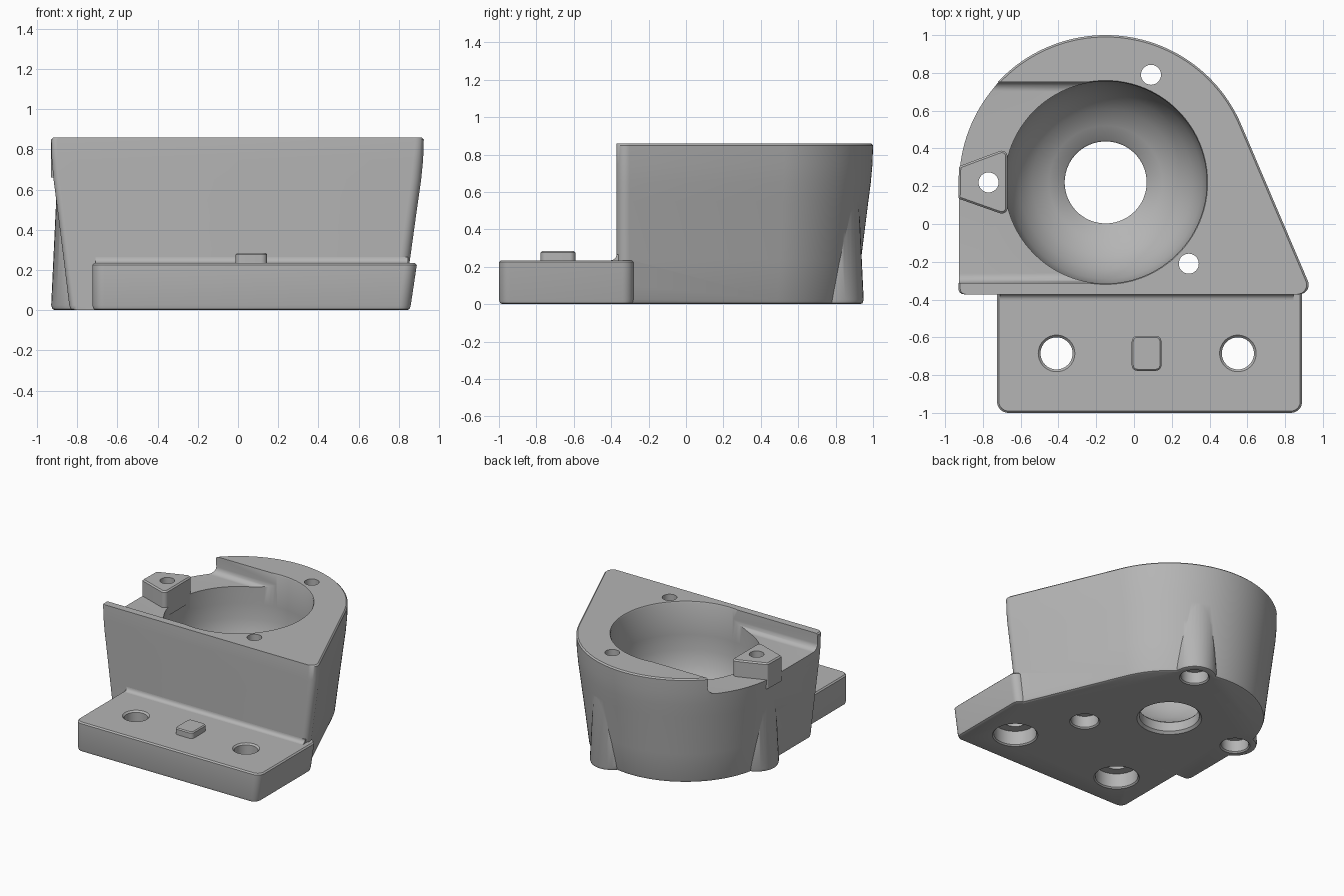
import bpy
import bmesh
from math import sin, cos, pi, atan2, acos, hypot

cube = bpy.data.objects.get("Cube")
if cube:
    bpy.data.objects.remove(cube, do_unlink=True)

grey = bpy.data.materials.new("cast_grey")
grey.use_nodes = True
COLOUR = (0.46, 0.46, 0.46, 1)
grey.diffuse_color = COLOUR
grey.node_tree.nodes["Principled BSDF"].inputs["Base Color"].default_value = COLOUR

CX, CY = -0.15, 0.22          # centre of the round chamber
TOP, PLATE = 0.86, 0.235      # heights of the housing and of the foot plate


def outline(circles, seg=8):
    """Convex outline wrapped around circles (x, y, r) given counter-clockwise."""
    def normal(a, b):
        d = hypot(b[0] - a[0], b[1] - a[1])
        return atan2(b[1] - a[1], b[0] - a[0]) - acos((a[2] - b[2]) / d)
    pts, n = [], len(circles)
    for i, c in enumerate(circles):
        start = normal(circles[i - 1], c)
        sweep = (normal(c, circles[(i + 1) % n]) - start) % (2 * pi)
        steps = 72 if c[2] > 0.5 else seg
        for k in range(steps + 1):
            a = start + sweep * k / steps
            pts.append((c[0] + c[2] * cos(a), c[1] + c[2] * sin(a)))
    return pts


def loft(name, rings):
    """Closed solid through rings of equal point count."""
    bm = bmesh.new()
    rows = [[bm.verts.new(p) for p in ring] for ring in rings]
    n = len(rows[0])
    for a, b in zip(rows, rows[1:]):
        for i in range(n):
            j = (i + 1) % n
            bm.faces.new((a[i], a[j], b[j], b[i]))
    bm.faces.new(rows[0][::-1])
    bm.faces.new(rows[-1])
    bmesh.ops.recalc_face_normals(bm, faces=bm.faces)
    me = bpy.data.meshes.new(name)
    bm.to_mesh(me)
    bm.free()
    me.materials.append(grey)
    ob = bpy.data.objects.new(name, me)
    bpy.context.collection.objects.link(ob)
    return ob


def at_height(pts, z):
    return [(x, y, z) for x, y in pts]


def lathe(name, x, y, profile, seg=32):
    turn = [2 * pi * k / seg for k in range(seg)]
    return loft(name, [[(x + r * cos(a), y + r * sin(a), z) for a in turn]
                       for r, z in profile])


def block(name, x0, x1, y0, y1, layers, r):
    """Rounded block; layers are (z, inset, right side shift)."""
    def ring(z, inset, shift):
        rr = r - inset
        return at_height(outline([(x0 + r, y0 + r, rr), (x1 + shift - r, y0 + r, rr),
                                  (x1 + shift - r, y1 - r, rr), (x0 + r, y1 - r, rr)]), z)
    return loft(name, [ring(*layer) for layer in layers])


def combine(target, tool, operation):
    mod = target.modifiers.new(operation.lower(), "BOOLEAN")
    mod.operation, mod.object, mod.solver = operation, tool, "EXACT"
    bpy.context.view_layer.objects.active = target
    bpy.ops.object.modifier_apply(modifier=mod.name)
    bpy.data.objects.remove(tool, do_unlink=True)


# Housing: round back, slanted side, flat front, narrowing towards the bottom
def housing_ring(z, d):
    return at_height(outline([(CX, CY, 0.78 - d),
                              (-0.90 + d, -0.342, 0.03),
                              (0.875 - 1.1 * d, -0.322, 0.05)]), z)


housing = loft("housing", [housing_ring(z, d) for z, d in (
    (0, 0.11), (0.006, 0.097), (0.025, 0.09), (0.24, 0.064), (0.4, 0.044),
    (0.55, 0.025), (0.65, 0.012), (0.75, 0.003), (0.85, 0), (TOP, 0.01))])

# Bolt bosses that swell out of the lower wall
BOLTS = ((-0.77, CY), (0.09, 0.79), (0.29, -0.21))
for x, y in BOLTS[:2]:
    combine(housing, lathe("boss", x, y, ((0.14, 0), (0.154, 0.006), (0.16, 0.025),
                                          (0.135, 0.55), (0.12, 0.68))), "UNION")

# Foot plate in front
plate = block("foot_plate", -0.725, 0.89, -1, -0.28,
              ((0, 0.02, -0.03), (0.006, 0.006, -0.03), (0.025, 0, -0.03),
               (PLATE - 0.01, 0, 0), (PLATE, 0.01, 0)), 0.06)
combine(housing, plate, "UNION")

# Side channel, with rounded floor corners
floor = 0.73
section = outline([(CY - 0.483, floor + 0.05, 0.05), (CY + 0.483, floor + 0.05, 0.05),
                   (CY + 0.523, 1.1, 0.01), (CY - 0.523, 1.1, 0.01)])
combine(housing, loft("channel", [[(x, y, z) for y, z in section] for x in (-1.3, CX)]),
        "DIFFERENCE")

# Bowl-shaped chamber with an outlet in the floor
combine(housing, lathe("chamber", CX, CY, (
    (0.235, -0.1), (0.235, 0), (0.217, 0.018), (0.217, 0.09), (0.225, 0.1), (0.3, 0.13),
    (0.39, 0.19), (0.46, 0.27), (0.51, 0.37), (0.532, 0.48), (0.535, 0.6),
    (0.535, 0.85), (0.54, TOP), (0.54, 1.1)), 96), "DIFFERENCE")

# Wedge-shaped bolt post standing in the channel
wedge = [(-0.915, 0.145, 0.015), (-0.70, 0.085, 0.03), (-0.70, 0.358, 0.03),
         (-0.912, 0.295, 0.015)]


def post_ring(z, grow):
    return at_height(outline([(x, y, r + grow) for x, y, r in wedge]), z)


combine(housing, loft("bolt_post", [post_ring(0.66, 0), post_ring(TOP - 0.01, 0),
                                    post_ring(TOP, -0.01)]), "UNION")

# Bolt holes with recesses underneath
for x, y in BOLTS:
    combine(housing, lathe("bolt_hole", x, y, (
        (0.11, -0.1), (0.11, 0), (0.1, 0.01), (0.1, 0.1), (0.053, 0.1), (0.053, 1.1))),
        "DIFFERENCE")
for x in (-0.41, 0.55):
    combine(housing, lathe("plate_hole", x, -0.685, (
        (0.165, -0.1), (0.165, 0), (0.155, 0.01), (0.155, 0.12), (0.085, 0.12),
        (0.085, PLATE - 0.012), (0.097, PLATE), (0.097, 0.5)), 40), "DIFFERENCE")

# Small locating pad on the plate
pad = block("locating_pad", -0.012, 0.145, -0.777, -0.592,
            ((0.2, 0, 0), (0.277, 0, 0), (0.285, 0.008, 0)), 0.03)

# Concave blend between plate and front wall
R = 0.03
curve = [(-0.372 - R + R * sin(a), PLATE + R - R * cos(a))
         for a in (pi / 2 * k / 6 for k in range(7))]
curve += [(-0.36, PLATE + R), (-0.36, PLATE - 0.01), (-0.372 - R, PLATE - 0.01)]
blend = loft("front_blend", [[(x, y, z) for y, z in curve] for x in (-0.71, 0.845)])

for ob in (housing, pad, blend):
    bpy.ops.object.select_all(action="DESELECT")
    ob.select_set(True)
    bpy.context.view_layer.objects.active = ob
    bpy.ops.object.shade_smooth_by_angle(angle=0.6)
